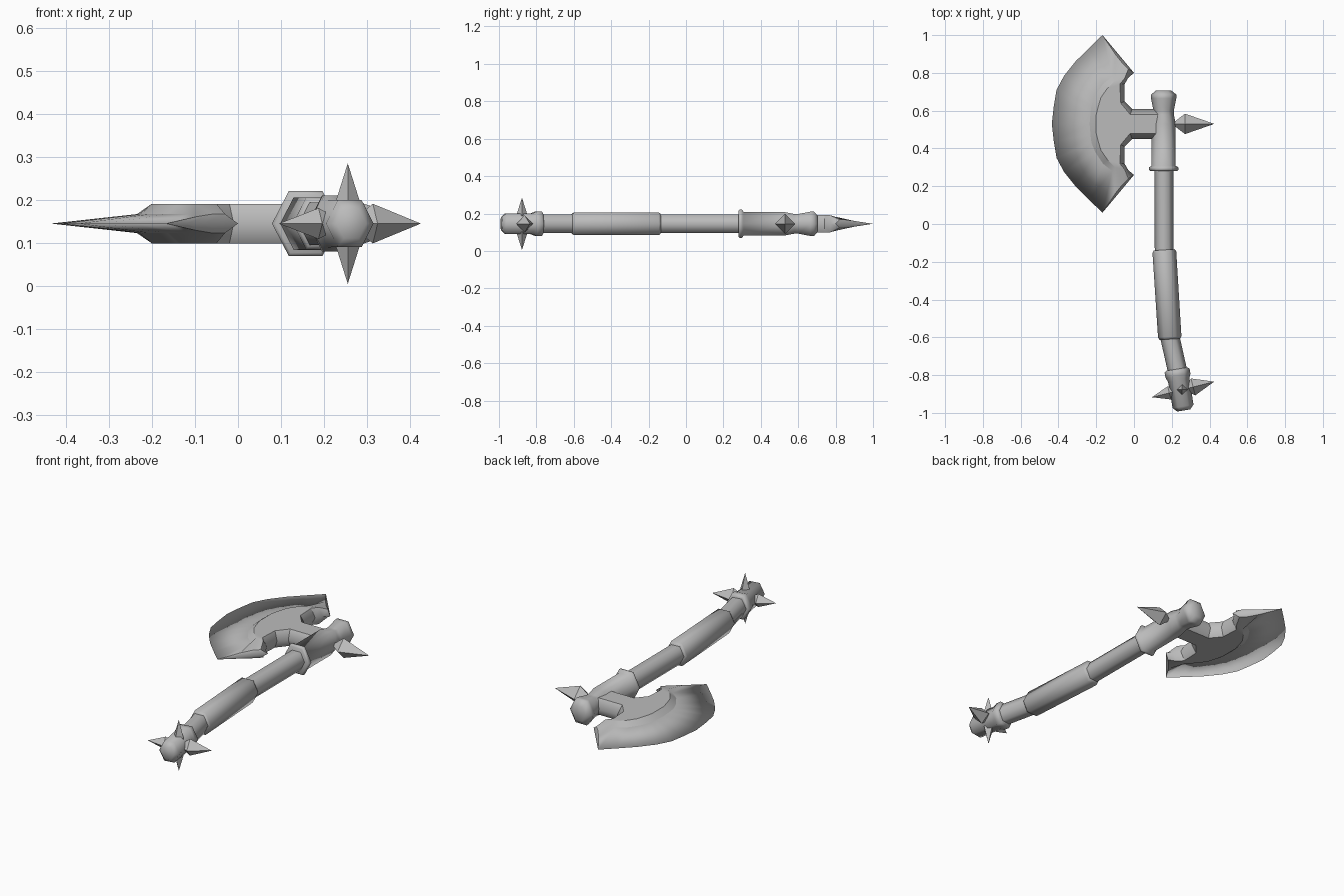
import bpy, bmesh, math
from mathutils import Vector, Matrix

if "Cube" in bpy.data.objects:
    bpy.data.objects.remove(bpy.data.objects["Cube"], do_unlink=True)

MID = 0.145          # height of the symmetry plane
SIDES = 6

steel = bpy.data.materials.new("grey_steel")
steel.use_nodes = True
GREY = (0.5, 0.5, 0.5, 1)
steel.diffuse_color = GREY
steel.node_tree.nodes["Principled BSDF"].inputs["Base Color"].default_value = GREY


def finish(name, bm, location=(0, 0, 0), smooth=30):
    bmesh.ops.remove_doubles(bm, verts=bm.verts, dist=0.0005)
    bmesh.ops.recalc_face_normals(bm, faces=bm.faces)
    mesh = bpy.data.meshes.new(name)
    bm.to_mesh(mesh)
    bm.free()
    mesh.materials.append(steel)
    obj = bpy.data.objects.new(name, mesh)
    obj.location = location
    bpy.context.collection.objects.link(obj)
    bpy.ops.object.select_all(action="DESELECT")
    obj.select_set(True)
    bpy.context.view_layer.objects.active = obj
    bpy.ops.object.shade_smooth_by_angle(angle=math.radians(smooth))
    return obj


def loft(bm, rows, closed=False):
    for a, b in zip(rows, rows[1:]):
        count = len(a)
        for i in range(count if closed else count - 1):
            j = (i + 1) % count
            bm.faces.new((a[i], a[j], b[j], b[i]))


def turned(name, start, end, profile):
    """Six-sided bar from start to end; profile holds (distance, radius)."""
    start, end = Vector((*start, MID)), Vector((*end, MID))
    along = (end - start).normalized()
    up = Vector((0, 0, 1))
    side = along.cross(up)
    bm = bmesh.new()
    rows = []
    for dist, radius in profile:
        row = []
        for i in range(SIDES):
            t = math.tau * i / SIDES
            offset = side * math.cos(t) + up * math.sin(t) * 1.12
            row.append(bm.verts.new(start + along * dist + offset * radius))
        rows.append(row)
    loft(bm, rows, closed=True)
    bm.faces.new(rows[0])
    bm.faces.new(rows[-1])
    return finish(name, bm, smooth=63)


def spike(name, base, direction, wide_at, half, length):
    """Long four-sided point with a short inner taper."""
    axis = Vector(direction).normalized()
    turn = axis.to_track_quat("Z", "Y").to_matrix().to_4x4()
    bm = bmesh.new()
    ring = [bm.verts.new((half * math.cos(k * math.pi / 2),
                          half * math.sin(k * math.pi / 2), wide_at)) for k in range(4)]
    for tip in (bm.verts.new((0, 0, 0)), bm.verts.new((0, 0, length))):
        for k in range(4):
            bm.faces.new((ring[k], ring[(k + 1) % 4], tip))
    bm.transform(Matrix.Translation(base) @ turn)
    return finish(name, bm)


# Haft, in straight pieces that bend towards the pommel
turned("head_socket", (0.157, 0.28), (0.157, 0.7),
       [(0, 0.07), (0.006, 0.078), (0.02, 0.078), (0.028, 0.064), (0.25, 0.064),
        (0.3, 0.054), (0.32, 0.054), (0.385, 0.067), (0.405, 0.067), (0.427, 0.04)])
turned("shaft", (0.158, 0.3), (0.16, -0.16), [(0, 0.05), (0.46, 0.05)])
turned("grip", (0.16, -0.137), (0.19, -0.61),
       [(0, 0.055), (0.012, 0.063), (0.462, 0.062), (0.474, 0.054)])
turned("lower_neck", (0.188, -0.59), (0.233, -0.79), [(0, 0.051), (0.205, 0.051)])
turned("pommel", (0.227, -0.768), (0.263, -0.985),
       [(0, 0.056), (0.008, 0.067), (0.035, 0.067), (0.06, 0.057),
        (0.2, 0.056), (0.222, 0.035)])

# Spikes on the head and around the pommel
spike("head_spike", (0.2, 0.53, MID), (1, 0, 0), 0.07, 0.054, 0.225)
hub = (0.255, -0.877, MID)
spike("pommel_spike_left", hub, (1, 0.25, 0), 0.06, 0.046, 0.175)
spike("pommel_spike_right", hub, (-1, -0.25, 0), 0.07, 0.036, 0.165)
spike("pommel_spike_top", hub, (0, 0, 1), 0.045, 0.03, 0.14)
spike("pommel_spike_bottom", hub, (0, 0, -1), 0.045, 0.03, 0.14)

# Blade: one quarter, as sections from the neck out to the horn, then mirrored.
# Each section runs inner ridge, plateau start, plateau end, step foot, cutting edge.
THICK, THIN = 0.046, 0.022
RAISED = (0, THICK, THICK, THIN, 0)
sections = [
    (RAISED, [(.13, 0), (.13, 0), (-.2, 0), (-.235, 0), (-.435, 0)]),
    (RAISED, [(.13, .08), (.13, .05), (-.2, .05), (-.23, .06), (-.425, .09)]),
    (RAISED, [(-.01, .08), (-.02, .05), (-.19, .09), (-.225, .1), (-.41, .18)]),
    (RAISED, [(-.05, .12), (-.07, .11), (-.175, .14), (-.205, .15), (-.37, .255)]),
    (RAISED, [(-.05, .21), (-.075, .21), (-.14, .19), (-.165, .21), (-.31, .33)]),
    (RAISED, [(-.03, .245), (-.05, .24), (-.1, .23), (-.115, .25), (-.24, .4)]),
    ((0, THIN, THIN, THIN * .7, 0),
     [(0, .27), (-.03, .29), (-.06, .32), (-.1, .37), (-.167, .47)]),
    ((0,) * 5, [(0, .27), (-.04, .318), (-.08, .366), (-.12, .414), (-.167, .47)]),
]
bm = bmesh.new()
loft(bm, [[bm.verts.new((x, y, z)) for (x, y), z in zip(points, heights)]
          for heights, points in sections])
blade = finish("blade", bm, location=(0, 0.53, MID), smooth=25)
mirror = blade.modifiers.new("mirror", "MIRROR")
mirror.use_axis = (False, True, True)
mirror.merge_threshold = 0.0005
